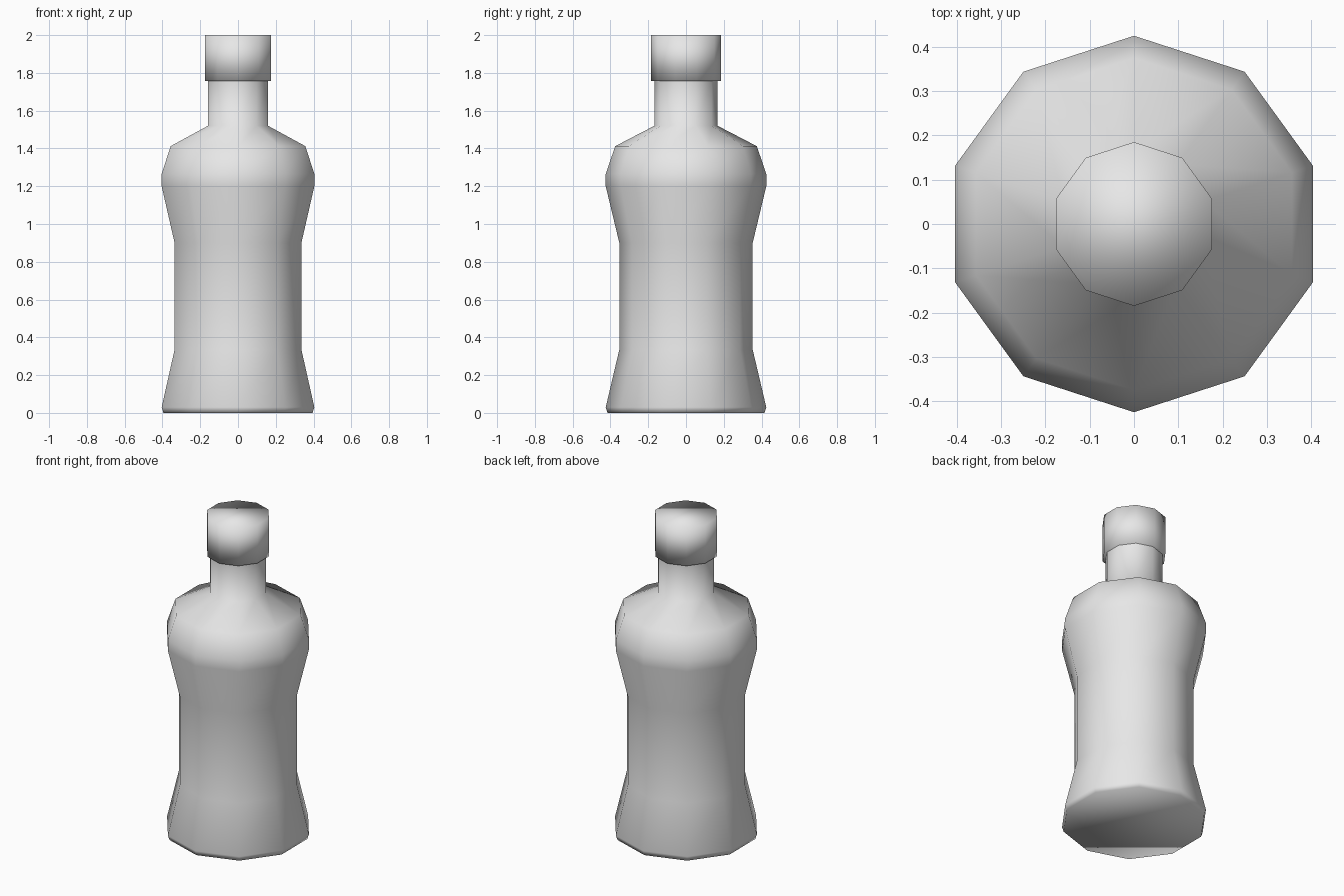
import bpy
import math

SIDES = 10

cube = bpy.data.objects.get("Cube")
if cube:
    bpy.data.objects.remove(cube, do_unlink=True)

grey = bpy.data.materials.new("light grey")
grey.use_nodes = True
colour = (0.8, 0.8, 0.8, 1)
grey.diffuse_color = colour
grey.node_tree.nodes["Principled BSDF"].inputs["Base Color"].default_value = colour


def lathe(name, profile, close_top):
    """Turn a (radius, height) profile into a smooth ten-sided solid."""
    verts, faces = [], []
    for r, z in profile:
        for i in range(SIDES):
            a = 2 * math.pi * i / SIDES - math.pi / 2
            verts.append((r * math.cos(a), r * math.sin(a), z))
    for k in range(len(profile) - 1):
        low, high = k * SIDES, (k + 1) * SIDES
        for i in range(SIDES):
            j = (i + 1) % SIDES
            faces.append((low + i, low + j, high + j, high + i))
    faces.append(tuple(reversed(range(SIDES))))
    if close_top:
        faces.append(tuple(range(len(verts) - SIDES, len(verts))))
    mesh = bpy.data.meshes.new(name)
    mesh.from_pydata(verts, [], faces)
    mesh.materials.append(grey)
    mesh.shade_smooth()
    obj = bpy.data.objects.new(name, mesh)
    bpy.context.collection.objects.link(obj)
    return obj


# Waisted body, sloping shoulders and straight neck
lathe("bottle_body", [
    (0.415, 0), (0.425, 0.03), (0.353, 0.335), (0.353, 0.9),
    (0.425, 1.2), (0.425, 1.265), (0.375, 1.412),
    (0.167, 1.52), (0.167, 1.76),
], close_top=False)

# Slightly wider cap resting on the neck
lathe("cap", [(0.185, 1.757), (0.185, 2)], close_top=True)
